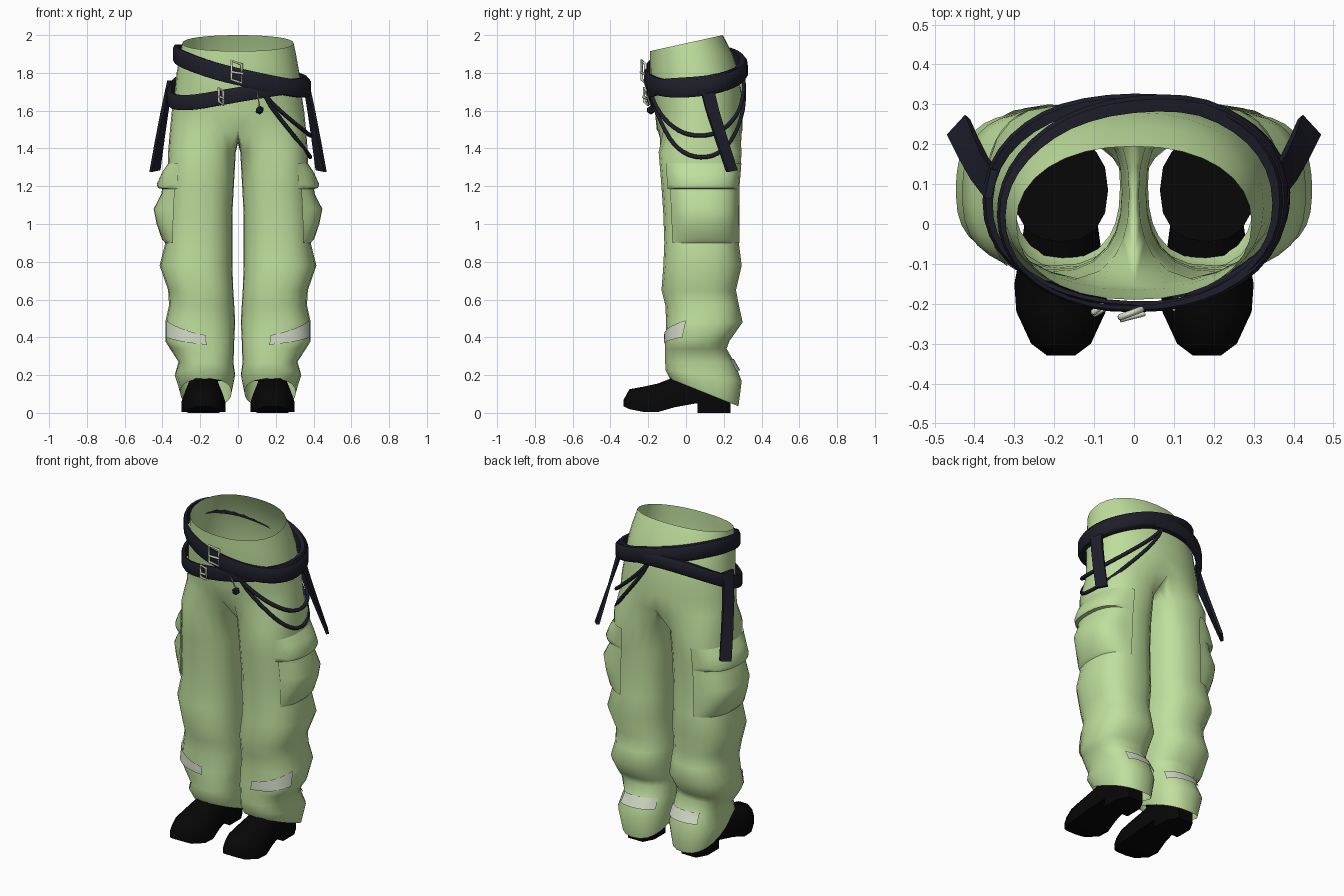
import bpy, bmesh, math
from mathutils import Vector

cube = bpy.data.objects.get("Cube")
if cube:
    bpy.data.objects.remove(cube)


def material(name, r, g, b):
    m = bpy.data.materials.new(name)
    m.use_nodes = True
    m.diffuse_color = (r, g, b, 1)
    bsdf = next(n for n in m.node_tree.nodes if n.type == 'BSDF_PRINCIPLED')
    bsdf.inputs["Base Color"].default_value = (r, g, b, 1)
    bsdf.inputs["Roughness"].default_value = .8
    return m


green = material("pale_green_cloth", .53, .74, .34)
navy = material("dark_navy_webbing", .013, .013, .024)
black = material("black_leather", .002, .002, .002)
pale = material("pale_grey_patch", .64, .70, .57)
metal = material("pale_metal", .66, .70, .56)

# Trouser outline: height, inner x, outer x, front y, back y, slope along y
CROTCH = 1.5
ROWS = [
    (.11, .035, .305, -.085, .278, -.4), (.2, .015, .335, -.11, .295, -.15),
    (.27, .025, .315, -.11, .255, 0), (.34, .02, .36, -.11, .215, 0),
    (.38, .02, .385, -.11, .23, 0), (.48, .015, .385, -.105, .3, 0),
    (.57, .02, .365, -.11, .28, 0), (.65, .025, .37, -.13, .265, 0),
    (.78, .03, .415, -.12, .295, 0), (.9, .03, .385, -.115, .28, 0),
    (1.05, .03, .385, -.12, .28, 0), (1.2, .022, .375, -.13, .28, 0),
    (1.38, .012, .37, -.145, .295, 0), (CROTCH, 0, .36, -.155, .3, 0),
    (1.6, 0, .35, -.165, .3, 0), (1.7, 0, .335, -.18, .293, 0),
    (1.8, 0, .325, -.19, .28, 0), (1.88, 0, .31, -.19, .245, .1),
    (1.957, 0, .295, -.19, .195, .22)]


def spow(v, p):
    return math.copysign(abs(v) ** p, v)


def surface(deg, z, off=0):
    """Point on the cloth; angle zero is the outer side, ninety is the back."""
    z = min(max(z, ROWS[0][0]), ROWS[-1][0])
    for a, b in zip(ROWS, ROWS[1:]):
        if z <= b[0]:
            break
    k = (z - a[0]) / (b[0] - a[0])
    _, xin, xout, yf, yb, _ = [p + (q - p) * k for p, q in zip(a, b)]
    if z >= CROTCH:
        xin, power = -xout, .92
    else:
        power = .82
    c, s = math.cos(math.radians(deg)), math.sin(math.radians(deg))
    return Vector(((xin + xout) / 2 + (xout - xin) / 2 * spow(c, power) + off * c,
                   (yf + yb) / 2 + (yb - yf) / 2 * spow(s, power) + off * s, z))


def finish(name, bm, mat, mirror=False, angle=50):
    bmesh.ops.recalc_face_normals(bm, faces=bm.faces)
    me = bpy.data.meshes.new(name)
    bm.to_mesh(me)
    bm.free()
    ob = bpy.data.objects.new(name, me)
    bpy.context.collection.objects.link(ob)
    me.materials.append(mat)
    bpy.ops.object.select_all(action='DESELECT')
    ob.select_set(True)
    bpy.context.view_layer.objects.active = ob
    bpy.ops.object.shade_smooth_by_angle(angle=math.radians(angle))
    if mirror:
        ob.modifiers.new("mirror", 'MIRROR')


def loft(name, rings, mat, closed=True, wrap=False, caps=False, mirror=False):
    bm = bmesh.new()
    vs = [[bm.verts.new(p) for p in ring] for ring in rings]
    n = len(vs[0])
    pairs = list(zip(vs, vs[1:])) + ([(vs[-1], vs[0])] if wrap else [])
    for a, b in pairs:
        for i in range(n if closed else n - 1):
            j = (i + 1) % n
            bm.faces.new((a[i], a[j], b[j], b[i]))
    if caps:
        bm.faces.new(vs[0])
        bm.faces.new(vs[-1])
    finish(name, bm, mat, mirror)


# Trousers: one leg and half the hips, mirrored
OUTER, INNER, REACH = 16, 6, 140
bm = bmesh.new()
rings = []
for z, xin, xout, yf, yb, slope in ROWS:
    reach = 90 if z >= CROTCH else REACH
    pts = [surface(-reach + 2 * reach * i / OUTER, z) for i in range(OUTER + 1)]
    for i in range(1, INNER):
        k = i / INNER
        if z < CROTCH:
            pts.append(surface(REACH + (360 - 2 * REACH) * k, z))
        elif z == CROTCH:
            pts.append(Vector((0, yb + (yf - yb) * k, z - .07 * math.sin(math.pi * k))))
    for p in pts:
        p.z += slope * (p.y - (.09 if z < CROTCH else 0))
    rings.append([bm.verts.new(p) for p in pts])
for row, a, b in zip(ROWS, rings, rings[1:]):
    n = len(a)
    for i in range(n if row[0] < CROTCH else OUTER):
        j = (i + 1) % n
        bm.faces.new((a[i], a[j], b[j], b[i]))
finish("trousers", bm, green, mirror=True, angle=70)


# Pockets bulge sideways from the cloth and fade out at both ends
def pocket(name, t0, t1, rows, n=14):
    rings = []
    for z, off in rows:
        ring = []
        for i in range(n + 1):
            u = i / n
            p = surface(t0 + (t1 - t0) * u, z, .006)
            p.x += off * (1 - abs(2 * u - 1) ** 4)
            ring.append(p)
        rings.append(ring)
    loft(name, rings, green, closed=False, mirror=True)


pocket("pocket_pouch", -46, 80, [(1.2, .02), (1.16, .022), (1.08, .058), (1, .04),
                                 (.92, .012), (.9, -.006)])
pocket("pocket_flap", -52, 80, [(1.32, -.006), (1.27, .025), (1.21, .05),
                                (1.19, .042), (1.185, .015)])


# Thin patches on the cloth: bottom and top heights given at both ends
def patch(name, t0, t1, start, end, n=12, steps=5):
    rings = []
    for j in range(steps + 1):
        z0, z1 = (lo + (hi - lo) * j / steps for lo, hi in (start, end))
        rings.append([surface(t0 + (t1 - t0) * i / n, z0 + (z1 - z0) * i / n, .007)
                      for i in range(n + 1)])
    loft(name, rings, pale, closed=False, mirror=True)


patch("knee_patch", -97, -24, (.36, .41), (.4, .49))
patch("calf_stripe", 60, 138, (.225, .285), (.225, .285))


# Two crossing belts
def belt(name, out, flare, half, level, side, back, twist):
    rings = []
    for i in range(40):
        r = math.tau * i / 40
        z = level + side * math.cos(r) + back * math.sin(r) + twist * math.cos(2 * r - .8)
        thick = out * (1 + flare * math.cos(r) + .3 * math.sin(r))
        ring = []
        for off, h in ((.012, -1), (thick * .8, -1), (thick, -.7),
                       (thick, .7), (thick * .8, 1), (.012, 1)):
            p = surface(math.degrees(r), z, off + .004)
            p.z = z + h * half
            ring.append(p)
        rings.append(ring)
    loft(name, rings, navy, wrap=True)


belt("upper_belt", .042, .2, .046, 1.81, -.09, .03, 0)
belt("lower_belt", .038, 0, .04, 1.73, .03, .065, -.028)

# Hanging straps at each hip
rings = []
for k, c in zip((0, .33, .67, 1), ((.358, .1, 1.76), (.388, .14, 1.6),
                                  (.415, .19, 1.44), (.44, .243, 1.28))):
    c = Vector(c)
    w = Vector((.008, -.036, 0)).lerp(Vector((.023, -.025, -.005)), k)
    t = Vector((-w.y, w.x, 0)).normalized() * .009
    rings.append([c - w - t, c + w - t, c + w + t, c - w + t])
loft("hanging_strap", rings, navy, caps=True, mirror=True)


# Cords, buckles and pendant
def tube(name, pts, radius, mat, cyclic=False):
    cu = bpy.data.curves.new(name, 'CURVE')
    cu.dimensions = '3D'
    cu.bevel_depth = radius
    cu.bevel_resolution = 1
    cu.use_fill_caps = True
    sp = cu.splines.new('POLY')
    sp.points.add(len(pts) - 1)
    for q, p in zip(sp.points, pts):
        q.co = (*p, 1)
    sp.use_cyclic_u = cyclic
    cu.materials.append(mat)
    bpy.context.collection.objects.link(bpy.data.objects.new(name, cu))


for label, sag in (("upper", .28), ("lower", .395)):
    path = []
    for i in range(25):
        u = i / 24
        z = 1.7 + .1 * u - sag * max(math.sin(math.pi * u), 0) ** .78
        p = surface(-70 + 155 * u, max(z, CROTCH), .022)
        p.z = z
        path.append(p)
    tube(label + "_cord", path, .011, navy)


def buckle(name, x, y, z, w, h):
    frame = [(x + a * w, y + a * .01, z + b * h - a * .01)
             for a, b in ((-1, -1), (1, -1), (1, 1), (-1, 1))]
    tube(name + "_frame", frame, .008, metal, True)
    tube(name + "_prong", [(x - w, y - .016, z), (x + w * 1.3, y, z - .01)], .007, metal)


buckle("upper_buckle", -.008, -.224, 1.805, .027, .05)
buckle("lower_buckle", -.09, -.212, 1.675, .012, .035)

tube("pendant_string", [(.1, -.215, 1.7), (.115, -.185, 1.62)], .004, metal)
bm = bmesh.new()
bmesh.ops.create_icosphere(bm, subdivisions=1, radius=.024)
bmesh.ops.translate(bm, verts=bm.verts, vec=(.115, -.185, 1.603))
finish("pendant", bm, navy, angle=20)

# Boots: flat-soled foot lofted from toe to heel, shaft and heel block
FOOT_X, SIDES = .183, 16
HALF = [(1, 0), (1, .35), (.82, .75), (.4, 1)]
PROFILE = HALF + [(-a, b) for a, b in reversed(HALF)]
rings = []
for y, w, zb, zt in ((-.33, .035, .035, .07), (-.3, .075, .02, .125), (-.22, .112, .004, .14),
                     (-.15, .117, .004, .155), (-.06, .1, .03, .19), (.05, .085, .05, .23),
                     (.16, .085, .04, .25), (.235, .05, .04, .2)):
    rings.append([(FOOT_X + w * a, y, zb + (zt - zb) * b) for a, b in PROFILE])
loft("boot_foot", rings, black, caps=True, mirror=True)

rings = [[(FOOT_X + .118 * spow(math.cos(math.tau * i / SIDES), .85),
           .085 + .13 * spow(math.sin(math.tau * i / SIDES), .85), z) for i in range(SIDES)]
         for z in (.17, .28)]
loft("boot_shaft", rings, black, caps=True, mirror=True)

HEEL = ((-.085, .06), (.085, .06), (.085, .17), (.05, .235), (-.05, .235), (-.085, .17))
rings = [[(FOOT_X + x, y, z) for x, y in HEEL] for z in (0, .09)]
loft("boot_heel", rings, black, caps=True, mirror=True)
